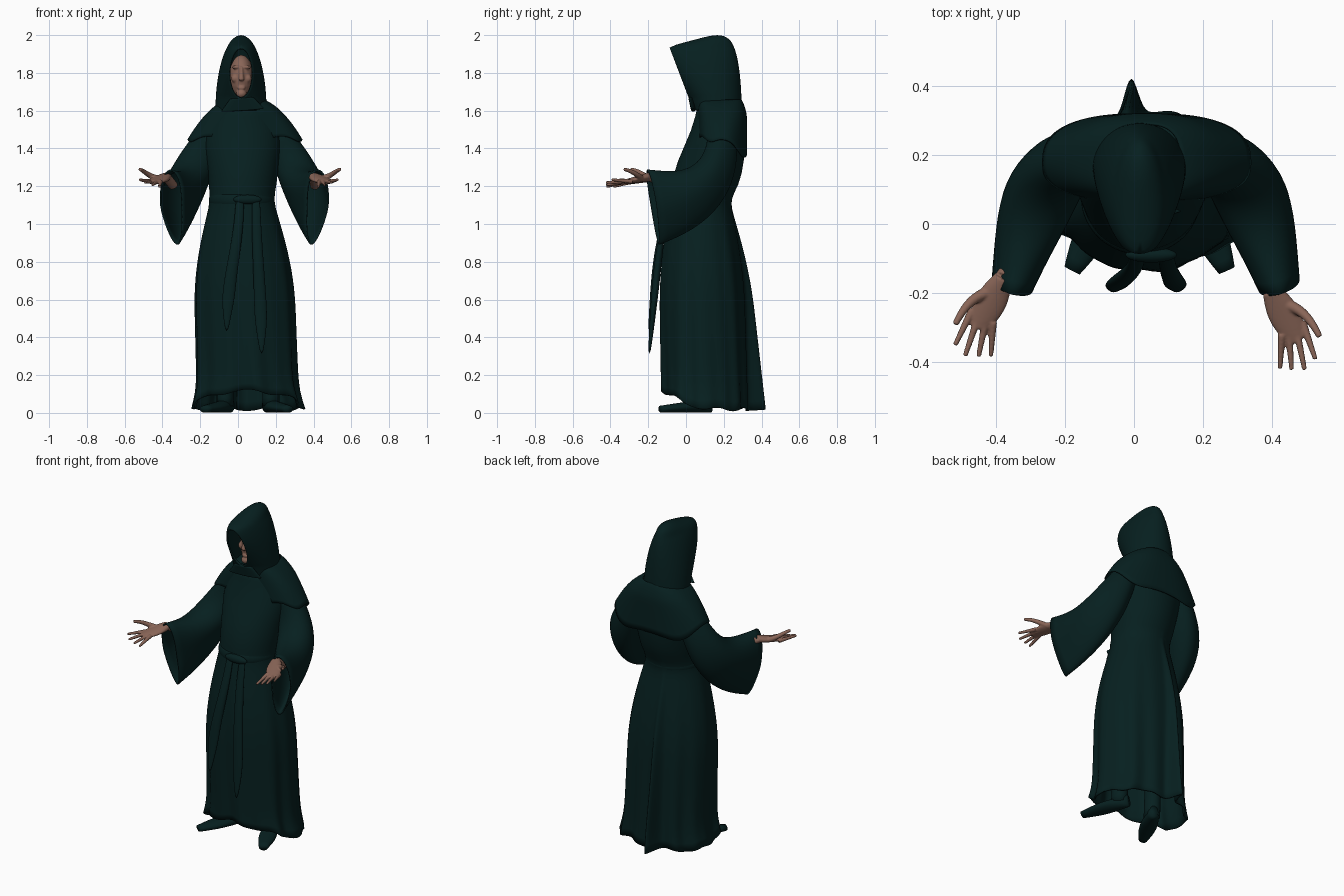
import bpy, bmesh
from math import sin, cos, pi, exp, asin, sqrt, copysign
from mathutils import Vector, Matrix
from mathutils.geometry import interpolate_bezier

cube = bpy.data.objects.get("Cube")
if cube:
    bpy.data.objects.remove(cube)


def material(name, colour):
    made = bpy.data.materials.new(name)
    made.use_nodes = True
    made.diffuse_color = (*colour, 1)
    shader = made.node_tree.nodes["Principled BSDF"]
    shader.inputs["Base Color"].default_value = (*colour, 1)
    shader.inputs["Roughness"].default_value = .8
    return made


cloth = material("dark_teal_cloth", (.002, .014, .014))
skin = material("brown_skin", (.25, .13, .095))


def finish(bm, name, colour, subsurf=0, thickness=0, voxel=0):
    """Turn a bmesh into a smooth shaded object with its modifiers."""
    bmesh.ops.remove_doubles(bm, verts=bm.verts, dist=.0005)
    bmesh.ops.recalc_face_normals(bm, faces=bm.faces)
    for face in bm.faces:
        face.smooth = True
    mesh = bpy.data.meshes.new(name)
    bm.to_mesh(mesh)
    bm.free()
    mesh.materials.append(colour)
    part = bpy.data.objects.new(name, mesh)
    bpy.context.collection.objects.link(part)
    if voxel:
        remesh = part.modifiers.new("blend", "REMESH")
        remesh.mode = "VOXEL"
        remesh.voxel_size = voxel
        remesh.use_smooth_shade = True
        part.modifiers.new("soften", "SMOOTH").iterations = 3
    if subsurf:
        part.modifiers.new("subdivide", "SUBSURF").levels = subsurf
        part.modifiers["subdivide"].render_levels = subsurf
    if thickness:
        part.modifiers.new("thickness", "SOLIDIFY").thickness = thickness


def around(count):
    return [2 * pi * step / count for step in range(count)]


def loft(bm, rings, closed=True, start_cap=False, end_cap=False):
    """Skin a list of point rings with quads."""
    rows = [[bm.verts.new(point) for point in ring] for ring in rings]
    count = len(rows[0])
    for low, high in zip(rows, rows[1:]):
        for i in range(count if closed else count - 1):
            j = (i + 1) % count
            bm.faces.new((low[i], low[j], high[j], high[i]))
    if start_cap:
        bm.faces.new(rows[0])
    if end_cap:
        bm.faces.new(rows[-1])


def tube(bm, controls, width, height, end_cap=True, taper=0, lean=0, steps=10):
    """Tube along a Bezier path; width and height are functions of 0 to 1."""
    path = interpolate_bezier(*controls, steps)
    rings = []
    for i, point in enumerate(path):
        t = i / (steps - 1)
        along = (path[min(i + 1, steps - 1)] - path[max(i - 1, 0)]).normalized()
        side = Vector((1, 0, 0))
        side = (side - along * side.dot(along)).normalized()
        up = along.cross(side)
        rings.append([point + up * height(t) * sin(a)
                      + side * (width(t) * cos(a) * (1 + taper * sin(a)) + lean * t * min(0, sin(a)))
                      for a in around(20)])
    loft(bm, rings, start_cap=True, end_cap=end_cap)


def straight(start, end):
    return [start, start.lerp(end, 1 / 3), start.lerp(end, 2 / 3), end]


def ball(bm, centre, size):
    bmesh.ops.create_uvsphere(bm, u_segments=24, v_segments=16, radius=1,
                              matrix=Matrix.Translation(centre) @ Matrix.Diagonal((*size, 1)))


def power(value, exponent):
    return copysign(abs(value) ** exponent, value)


# Robe: a pleated skirt swelling below the waist, then the torso
waist = 1.13


def skirt_ring(z):
    drop = 1 - z / waist
    swell = sin(pi * min(drop, .5))
    flare = .045 * exp(-20 * z)
    ring = []
    for a in around(128):
        fold = 1 + drop * (.03 * sin(9 * a + 1) + .02 * sin(14 * a + 2 + z))
        back_pleat = .115 * drop * exp(-((a - pi / 2 - .2) / .09) ** 2)
        lift = max(0, 1 - z / .4) * (.1 * max(0, -sin(a)) + .01 * sin(7 * a))
        ring.append((.02 + .03 * drop + (.165 + .1 * swell + flare) * fold * cos(a),
                     .075 + .025 * drop + back_pleat
                     + (.155 + .07 * swell) * fold * power(sin(a), 1 - .2 * drop),
                     max(.01, z + lift)))
    return ring


def torso_ring(z, y, width, depth):
    return [(.025 + width * cos(a), y + depth * sin(a), z) for a in around(128)]


rings = [skirt_ring(.02 + (waist - .02) * i / 12) for i in range(13)]
rings += [torso_ring(1.2, .1, .18, .18), torso_ring(1.33, .13, .19, .18),
          torso_ring(1.5, .175, .22, .14), torso_ring(1.64, .175, .13, .11)]
bm = bmesh.new()
loft(bm, rings)
finish(bm, "robe", cloth, subsurf=1, thickness=.01)

# Shoulder mantle, hanging lower at the back
rings = []
for i in range(9):
    t = i / 8
    back = min(.145, .115 + .06 * t)
    rings.append([(.037 + (.1 + .205 * t) * power(cos(a), .8),
                   .178 + (back if sin(a) > 0 else .115) * power(sin(a), .75),
                   1.66 - .08 * t - .13 * t * t - .1 * t ** 3 * (max(0, sin(a)) - .15 * sin(5 * a)))
                  for a in around(48)])
bm = bmesh.new()
loft(bm, rings)
finish(bm, "shoulder_mantle", cloth, subsurf=1, thickness=.006)

# Hood: a tapering shell whose front edge leans forward to a peak
hood_base, opening_base, peak = 1.6, 1.66, 1.94
rings = []
for i in range(21):
    z = hood_base + .02 * i
    taper = sqrt(1 - ((z - hood_base) / .403) ** 2)
    width = .136 * taper
    back = .14 + .155 * sqrt(taper)
    front = .04 - .38 * (z - hood_base)
    gap = 0
    if z > peak:
        front = -.09 + 3.8 * (z - peak)
    elif z > opening_base:
        gap = .064 * sqrt(sin(pi * (z - opening_base) / (peak - opening_base)))
    start = asin(gap / width)
    middle, half = (front + back) / 2, (back - front) / 2
    ring = []
    for step in range(41):
        a = start + (2 * pi - 2 * start) * step / 40
        reach = cos(a) / cos(start) if cos(a) > 0 else cos(a)
        ring.append((.016 + width * sin(a), middle - half * reach, z))
    rings.append(ring)
bm = bmesh.new()
loft(bm, rings, closed=False, end_cap=True)
finish(bm, "hood", cloth, subsurf=1, thickness=.01)

# Chin drape below the face
bm = bmesh.new()
tube(bm, straight(Vector((.025, .04, 1.6)), Vector((.02, .025, 1.67))),
     lambda t: .12 - .06 * t, lambda t: .013)
finish(bm, "chin_drape", cloth, subsurf=1)

# Face with chin, nose, lips, brows and cheeks
bm = bmesh.new()
middle = .018
ball(bm, (middle, .125, 1.775), (.065, .09, .12))
ball(bm, (middle, .055, 1.69), (.028, .026, .024))
ball(bm, (middle, .043, 1.72), (.022, .01, .01))
tube(bm, straight(Vector((middle, .045, 1.83)), Vector((middle, .025, 1.76))),
     lambda t: .008 + .006 * t, lambda t: .011)
for side in (-1, 1):
    ball(bm, (middle + side * .026, .052, 1.83), (.026, .014, .009))
    ball(bm, (middle + side * .034, .06, 1.77), (.02, .02, .022))
finish(bm, "face", skin, voxel=.005)

# Bell sleeves and open hands with the palms up
for side, label in ((1, "left"), (-1, "right")):
    def at_arm(x, y, z):
        return Vector((.034 + side * x, y, z))

    def at_hand(x, y, z):
        return Vector((.01 + .005 * side + side * x, y - .018 * side, z))

    bm = bmesh.new()
    tube(bm, [at_arm(.17, .19, 1.5), at_arm(.29, .21, 1.27),
              at_arm(.32, .09, 1.12), at_arm(.388, -.17, 1.09)],
         lambda t: .062 + .045 * sin(pi * t), lambda t: .075 + .13 * t ** 1.4,
         end_cap=False, taper=.2, lean=.035 * side)
    finish(bm, label + "_sleeve", cloth, subsurf=1, thickness=.008)

    bm = bmesh.new()
    wrist = at_hand(.385, -.175, 1.25)
    tube(bm, straight(at_arm(.375, -.1, 1.2), wrist), lambda t: .026, lambda t: .022)
    tube(bm, straight(wrist, at_hand(.46, -.32, 1.22)),
         lambda t: .028 + .018 * sin(pi * t), lambda t: .023 - .012 * t)
    for spread in (1.5, .5, -.5, -1.5):
        root = at_hand(.445 + .02 * spread, -.285 + .012 * spread, 1.225)
        fan = .2 - .06 * side + .13 * spread
        length = .13 - .015 * abs(spread - .5)
        tip = root + Vector((side * sin(fan), -cos(fan), .12 * spread - .1)) * length
        tube(bm, straight(root, tip), lambda t: .012 - .005 * t, lambda t: .012 - .005 * t)
    tube(bm, [at_hand(.425, -.215, 1.24), at_hand(.475, -.23, 1.25),
              at_hand(.5, -.26, 1.28), at_hand(.525, -.31, 1.29)],
         lambda t: .018 - .009 * t, lambda t: .017 - .008 * t)
    finish(bm, label + "_hand", skin, voxel=.004)

# Belt, knot and hanging sash ends
bm = bmesh.new()
loft(bm, [[(.02 + (.163 + bulge) * cos(a), .077 + (.155 + bulge) * sin(a), z)
           for a in around(48)] for z, bulge in ((1.09, 0), (1.11, .012), (1.14, .012), (1.16, 0))])
finish(bm, "belt", cloth, subsurf=1, thickness=.004)
bm = bmesh.new()
ball(bm, (.05, -.09, waist), (.075, .022, .025))
finish(bm, "belt_knot", cloth)
for label, top, tip in (("right", Vector((.01, -.09, 1.14)), Vector((-.06, -.195, .43))),
                        ("left", Vector((.095, -.09, 1.14)), Vector((.125, -.195, .31)))):
    bm = bmesh.new()
    tube(bm, [top, top + Vector((0, -.06, -.25)), tip + Vector((0, .03, .3)), tip],
         lambda t: (.022 + .016 * t) * min(1, 4.2 - 4 * t),
         lambda t: .006 + .014 * sin(pi * t))
    finish(bm, label + "_sash_end", cloth, subsurf=1)

# Shoes and lower legs
for label, x, turn in (("left", .21, .06), ("right", -.11, -.07)):
    bm = bmesh.new()
    heel = Vector((x - turn, .13, .04))
    toe = Vector((x + turn, -.135, .02))
    tube(bm, straight(heel, toe), lambda t: .025 + .025 * sin(pi * t),
         lambda t: .038 - .02 * t)
    ankle = heel.lerp(toe, .2)
    tube(bm, straight(ankle, ankle + Vector((0, .02, .4))), lambda t: .045, lambda t: .05)
    finish(bm, label + "_shoe_and_leg", cloth)
